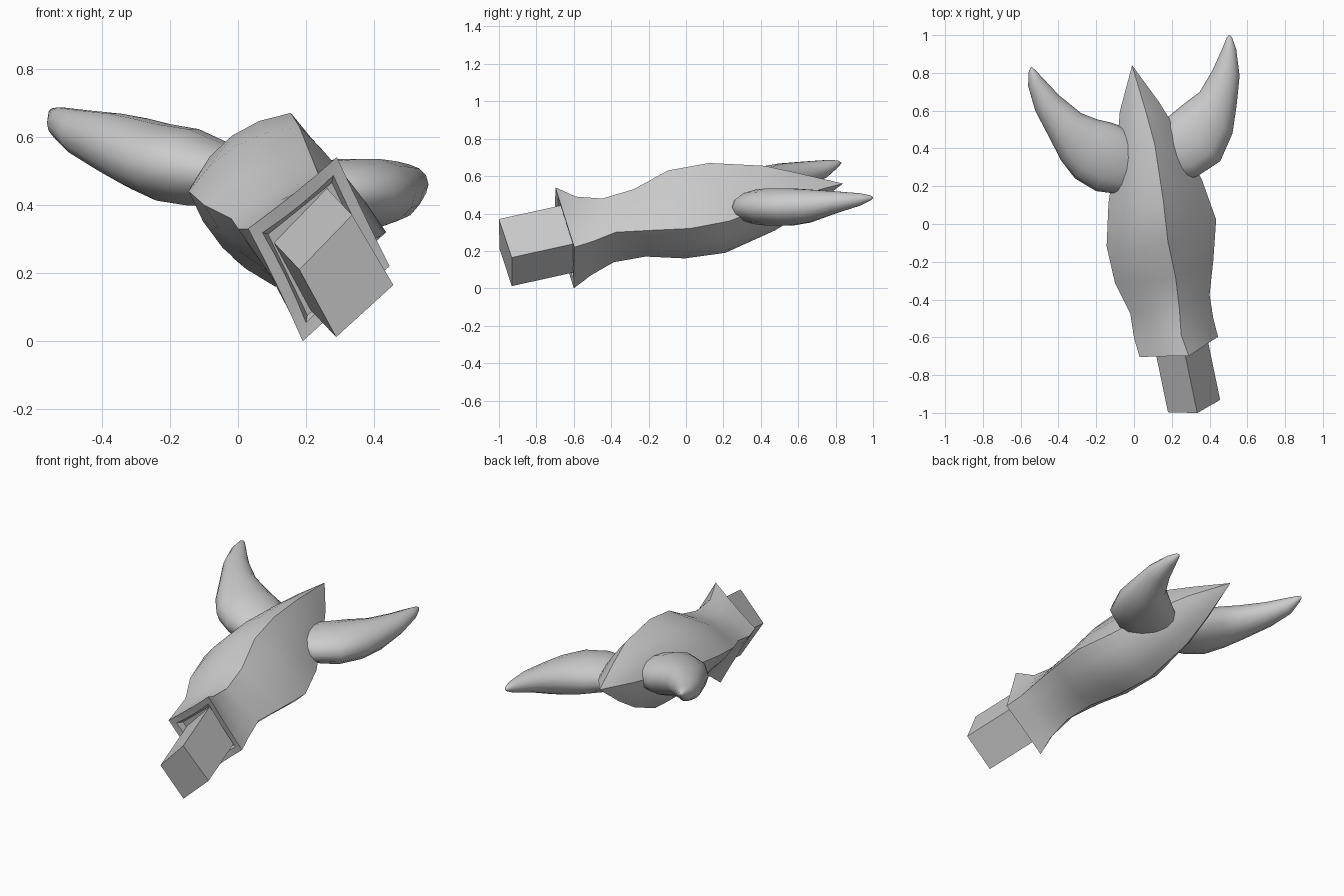
import bpy, bmesh, math
from mathutils import Vector

if "Cube" in bpy.data.objects:
    bpy.data.objects.remove(bpy.data.objects["Cube"])


def loft(name, rings, angle=40):
    """Skin a list of equal-length point rings and cap both ends."""
    bm = bmesh.new()
    loops = [[bm.verts.new(p) for p in r] for r in rings]
    n = len(rings[0])
    for a, b in zip(loops, loops[1:]):
        for i in range(n):
            j = (i + 1) % n
            bm.faces.new((a[i], a[j], b[j], b[i]))
    bm.faces.new(loops[0])
    bm.faces.new(loops[-1])
    bmesh.ops.remove_doubles(bm, verts=bm.verts, dist=1e-4)
    bmesh.ops.recalc_face_normals(bm, faces=bm.faces)
    me = bpy.data.meshes.new(name)
    bm.to_mesh(me)
    bm.free()
    ob = bpy.data.objects.new(name, me)
    bpy.context.collection.objects.link(ob)
    bpy.ops.object.select_all(action='DESELECT')
    ob.select_set(True)
    bpy.context.view_layer.objects.active = ob
    bpy.ops.object.shade_smooth_by_angle(angle=math.radians(angle))
    return ob


def section(y, corners, bulge=0.0, scale=1.0, steps=4):
    """Four-cornered section (top, right, bottom, left), tilted square to the axis."""
    pts = [Vector(c) for c in corners]
    mid = sum(pts, Vector((0, 0))) / 4
    weights = (0.3, 1.0, 1.0, 1.2)      # the top-right side stays flattest
    ring = []
    for k in range(4):
        a, b = pts[k], pts[(k + 1) % 4]
        e = b - a
        out = Vector((-e.y, e.x))       # outward normal scaled by edge length
        for s in range(steps):
            t = s / steps
            p = a + e * t + out * (bulge * weights[k] * 4 * t * (1 - t))
            d = (p - mid) * scale
            ring.append((mid.x + d.x, y + 0.2 * d.x - 0.22 * d.y, mid.y + d.y))
    return ring


# Body: flared square collar swelling into a belly, ending in a point
rim = ((.29, .54), (.445, .22), (.19, .0), (.03, .33))
body = [
    section(-.61, rim, 0, .72),
    section(-.645, rim, -.02, .80),
    section(-.65, rim, -.01),
    section(-.55, ((.25, .49), (.42, .25), (.19, .07), (.0, .33)), .01),
    section(-.42, ((.24, .48), (.40, .30), (.17, .14), (-.02, .36)), .05),
    section(-.25, ((.22, .53), (.42, .31), (.14, .17), (-.10, .40)), .08),
    section(-.05, ((.18, .63), (.435, .32), (.11, .16), (-.145, .44)), .10),
    section(.17, ((.155, .67), (.36, .36), (.06, .19), (-.135, .46)), .11),
    section(.45, ((.11, .655), (.23, .46), (.01, .31), (-.09, .50)), .10),
    section(.62, ((.06, .615), (.135, .51), (.0, .41), (-.075, .53)), .07),
    [(-.01, .84, .56)] * 16,
]
loft("body", body)

# Square peg plugged into the collar
peg_end = ((.335, .37), (.456, .165), (.288, .012), (.18, .21))
peg_in = [(x - .08, z + .085) for x, z in peg_end]
loft("peg", [section(-.965, peg_end, 0, .5), section(-.965, peg_end),
             section(-.58, peg_in)], 30)


def horn(name, path, sides=14):
    """Tapered horn; path rows are x, y, z, flat radius, vertical radius."""
    rings = []
    for i, (x, y, z, r, h) in enumerate(path):
        a, b = path[max(i - 1, 0)], path[min(i + 1, len(path) - 1)]
        side = Vector((b[1] - a[1], a[0] - b[0], 0)).normalized()
        rings.append([Vector((x, y, z)) + side * r * math.cos(t) + Vector((0, 0, h * math.sin(t)))
                      for t in (2 * math.pi * k / sides for k in range(sides))])
    loft(name, rings, 60)


# Two horns curving forward beside the point
horn("left_horn", [
    (-.03, .31, .49, .16, .09), (-.13, .345, .51, .185, .115), (-.22, .39, .525, .175, .115),
    (-.29, .445, .55, .145, .107), (-.36, .515, .575, .108, .095), (-.46, .64, .61, .075, .07),
    (-.52, .75, .64, .045, .047), (-.54, .81, .665, .018, .02), (-.545, .83, .67, .003, .003)])
horn("right_horn", [
    (.14, .36, .43, .14, .07), (.25, .405, .435, .175, .095), (.325, .455, .435, .18, .102),
    (.39, .555, .435, .152, .102), (.445, .66, .44, .105, .09), (.488, .80, .46, .073, .06),
    (.505, .93, .475, .036, .034), (.505, .985, .483, .015, .015), (.505, 1.0, .485, .003, .003)])
